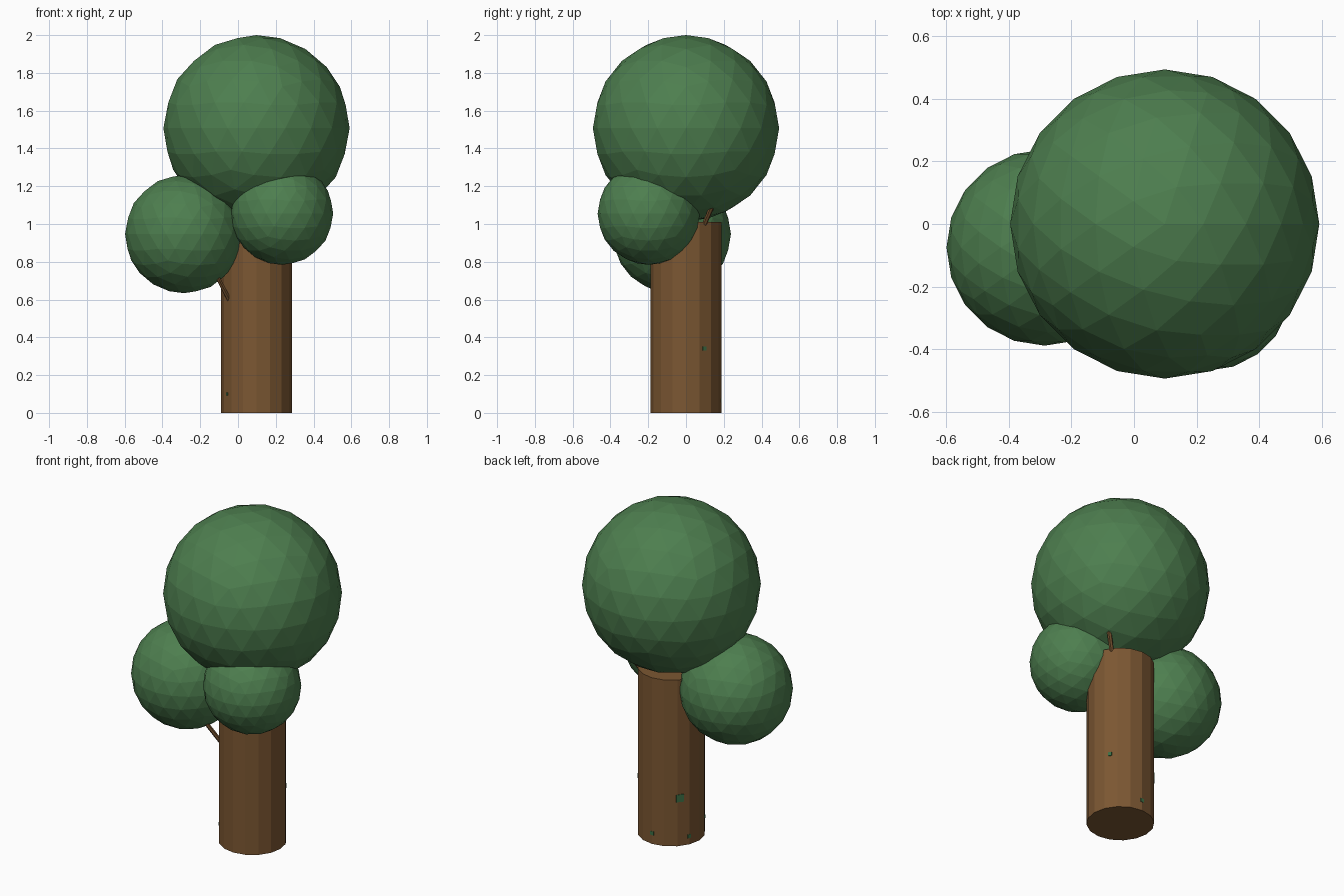
import bpy
import math
from mathutils import Vector, Matrix

if "Cube" in bpy.data.objects:
    bpy.data.objects.remove(bpy.data.objects["Cube"])


def material(name, rgb):
    m = bpy.data.materials.new(name)
    m.diffuse_color = (*rgb, 1.0)
    m.use_nodes = True
    m.node_tree.nodes["Principled BSDF"].inputs["Base Color"].default_value = m.diffuse_color
    return m


bark = material("bark brown", (0.20, 0.095, 0.032))
leaf = material("leaf green", (0.075, 0.21, 0.078))
moss = material("moss green", (0.045, 0.16, 0.06))

CX, RADIUS = 0.098, 0.187


def finish(name, mat):
    ob = bpy.context.object
    ob.name = name
    ob.data.materials.append(mat)
    return ob


def rod(name, a, b, r, sides, mat):
    a, b = Vector(a), Vector(b)
    d = b - a
    bpy.ops.mesh.primitive_cylinder_add(vertices=sides, radius=r, depth=d.length)
    ob = finish(name, mat)
    ob.matrix_world = Matrix.Translation((a + b) / 2) @ d.to_track_quat('Z', 'Y').to_matrix().to_4x4()
    return ob


# Trunk
bpy.ops.mesh.primitive_cylinder_add(vertices=16, radius=RADIUS, depth=1.01,
                                    location=(CX, 0, 0.505))
finish("trunk", bark)

# Foliage balls
for name, centre, r in (
    ("crown_foliage", (0.098, 0, 1.507), 0.493),
    ("left_foliage", (-0.285, -0.075, 0.947), 0.313),
    ("right_foliage", (0.233, -0.197, 1.055), 0.271),
):
    bpy.ops.mesh.primitive_ico_sphere_add(subdivisions=3, radius=r, location=centre)
    finish(name, leaf)

# Twigs joining trunk and foliage
rod("left_twig", (-0.045, -0.095, 0.595), (-0.14, -0.18, 0.78), 0.012, 6, bark)
rod("crown_twig", (0.225, 0.085, 0.97), (0.305, 0.145, 1.11), 0.013, 6, bark)

# Small moss patches on the bark: angle, height, size
for i, (deg, z, s) in enumerate(((140, 0.29, 0.045), (90, 0.065, 0.022), (157, 0.05, 0.022),
                                 (32, 0.34, 0.022), (213, 0.10, 0.015))):
    t = math.radians(deg)
    bpy.ops.mesh.primitive_cube_add(size=1)
    ob = finish(f"moss_patch_{i + 1}", moss)
    r = RADIUS - 0.002
    ob.scale = (0.006, s, s)
    ob.rotation_euler = (0, 0, t)
    ob.location = (CX + r * math.cos(t), r * math.sin(t), z)
